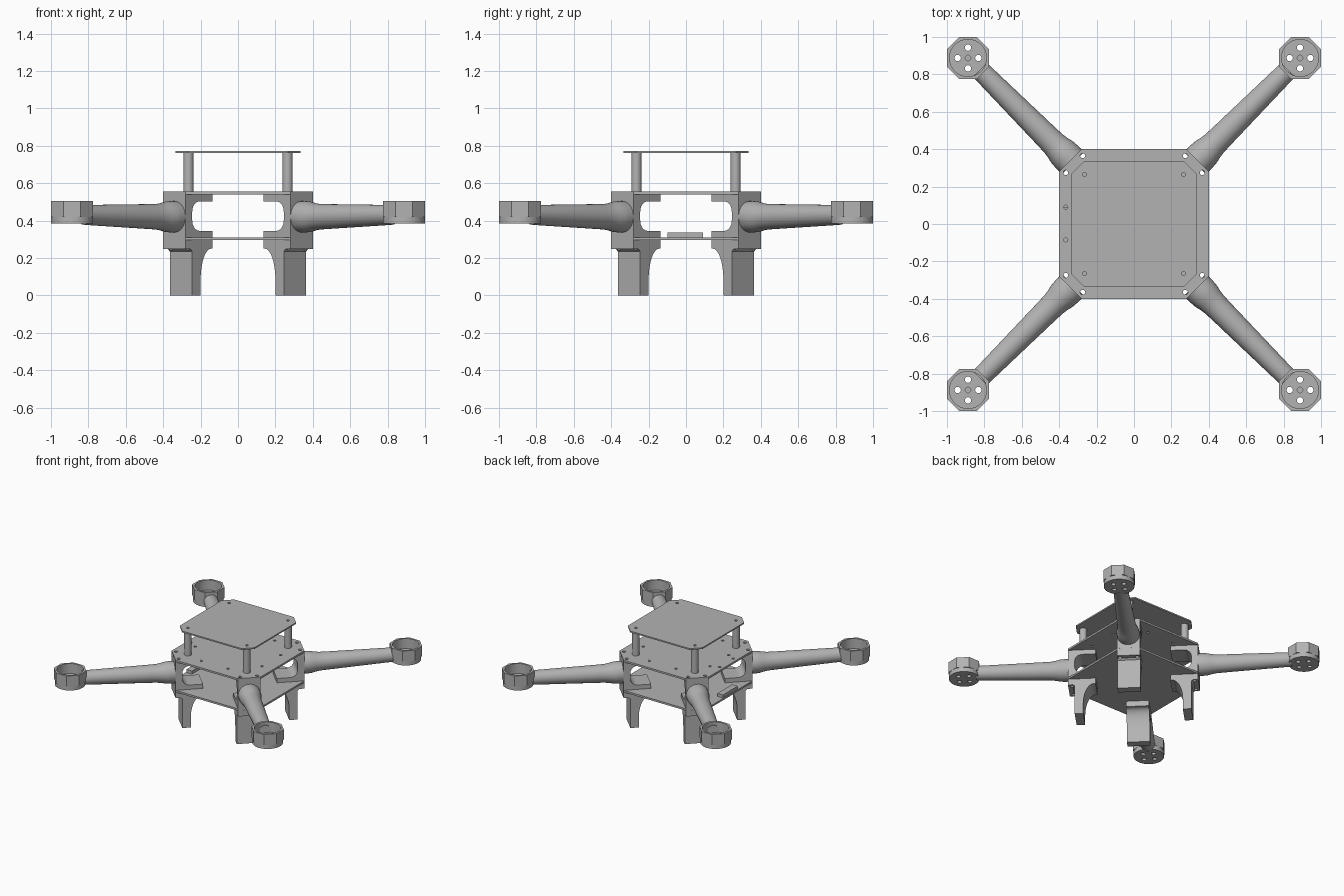
import bpy, bmesh, math
from mathutils import Matrix, Vector

cube = bpy.data.objects.get("Cube")
if cube:
    bpy.data.objects.remove(cube)

grey = bpy.data.materials.new("frame_grey")
grey.use_nodes = True
grey.diffuse_color = (0.45, 0.45, 0.45, 1)
grey.node_tree.nodes["Principled BSDF"].inputs["Base Color"].default_value = (0.45, 0.45, 0.45, 1)


def make(name, bm):
    bmesh.ops.recalc_face_normals(bm, faces=bm.faces[:])
    mesh = bpy.data.meshes.new(name)
    bm.to_mesh(mesh)
    bm.free()
    mesh.materials.append(grey)
    ob = bpy.data.objects.new(name, mesh)
    bpy.context.collection.objects.link(ob)
    return ob


def prism(bm, points, axis, lo, hi):
    """Extrude an outline: along z it is (x, y), along y it is (x, z)."""
    place = (lambda a, b: (a, b, lo)) if axis == "z" else (lambda a, b: (a, lo, b))
    face = bm.faces.new([bm.verts.new(place(a, b)) for a, b in points])
    new = bmesh.ops.extrude_face_region(bm, geom=[face])["geom"]
    step = Vector((0, 0, hi - lo) if axis == "z" else (0, hi - lo, 0))
    bmesh.ops.translate(bm, vec=step, verts=[v for v in new if isinstance(v, bmesh.types.BMVert)])


def rod(bm, x, y, r, lo, hi, sides=24, turn=0.0):
    m = Matrix.Translation((x, y, (lo + hi) / 2)) @ Matrix.Rotation(turn, 4, "Z")
    bmesh.ops.create_cone(bm, cap_ends=True, segments=sides, radius1=r, radius2=r,
                          depth=hi - lo, matrix=m)


def arc(cx, cz, rx, rz, start, end, n=8):
    """Points on an elliptical arc, angles in degrees."""
    out = []
    for i in range(n + 1):
        t = math.radians(start + (end - start) * i / n)
        out.append((cx + rx * math.cos(t), cz + rz * math.sin(t)))
    return out


def cut(ob, holes):
    """Drill the list of (x, y, radius, low, high) holes through an object."""
    bm = bmesh.new()
    for h in holes:
        rod(bm, *h, sides=16)
    tool = make("hole_cutter", bm)
    mod = ob.modifiers.new("holes", "BOOLEAN")
    mod.operation, mod.solver, mod.object = "DIFFERENCE", "EXACT", tool
    graph = bpy.context.evaluated_depsgraph_get()
    mesh = bpy.data.meshes.new_from_object(ob.evaluated_get(graph))
    ob.modifiers.clear()
    ob.data = mesh
    bpy.data.objects.remove(tool)


def smooth(ob):
    bpy.ops.object.select_all(action="DESELECT")
    ob.select_set(True)
    bpy.context.view_layer.objects.active = ob
    bpy.ops.object.shade_smooth_by_angle(angle=math.radians(32))


def four(ob):
    """Repeat a diagonal part at all four corners."""
    base = ob.name
    for i, corner in enumerate(("back_left", "back_right", "front_right", "front_left")):
        o = ob if i == 0 else ob.copy()
        if i:
            bpy.context.collection.objects.link(o)
        o.name = base + "_" + corner
        o.rotation_euler.z = math.radians(45 + 90 * i)


# Deck plates with clipped corners
def plate(name, half, clip, lo, hi, holes):
    k = half - clip
    pts = [(half, -k), (half, k), (k, half), (-k, half),
           (-half, k), (-half, -k), (-k, -half), (k, -half)]
    bm = bmesh.new()
    prism(bm, pts, "z", lo, hi)
    ob = make(name, bm)
    cut(ob, [(x, y, r, lo - 0.1, hi + 0.1) for x, y, r in holes])
    smooth(ob)


signs = [(a, b) for a in (-1, 1) for b in (-1, 1)]
bolts = [(a * x, b * y, 0.013) for a, b in signs for x, y in ((0.275, 0.365), (0.365, 0.275))]
posts = [(a * 0.265, b * 0.265, 0.011) for a, b in signs]
tray = [(a * x, b * y, 0.011) for a, b in signs for x, y in ((0.12, 0.3), (0.3, 0.12))]
edge = [(-0.365, 0.09, 0.011), (-0.365, -0.085, 0.011)]
plate("lower_deck", 0.4, 0.12, 0.295, 0.31, bolts)
plate("middle_deck", 0.4, 0.12, 0.54, 0.555, bolts + tray + edge)
plate("top_deck", 0.335, 0.068, 0.76, 0.771, posts)

# Small bar on the lower deck's side edge
bm = bmesh.new()
prism(bm, [(-0.395, -0.1), (-0.345, -0.1), (-0.345, 0.09), (-0.395, 0.09)], "z", 0.31, 0.335)
make("side_bar", bm)

# Standoff posts
d = 0.265 * math.sqrt(2)
bm = bmesh.new()
rod(bm, d, 0, 0.027, 0.555, 0.76)
ob = make("standoff", bm)
smooth(ob)
four(ob)

# Bolt positions in the diagonal frame
bx, by = 0.64 / math.sqrt(2), 0.09 / math.sqrt(2)

# C-shaped arm mounts between the decks
bm = bmesh.new()
outline = [(0.276, 0.31), (0.481, 0.31), (0.481, 0.54), (0.276, 0.54), (0.276, 0.502)]
outline += arc(0.376, 0.447, 0.055, 0.055, 90, 0) + arc(0.376, 0.4, 0.055, 0.055, 0, -90)
outline += [(0.276, 0.345)]
prism(bm, outline, "y", -0.085, 0.085)
ob = make("arm_mount", bm)
cut(ob, [(bx, s * by, 0.013, 0.2, 0.65) for s in (-1, 1)])
smooth(ob)
four(ob)

# Tapered round arms: distance, height and radius of each ring
rings = [(0.46, 0.42, 0.083), (0.51, 0.42, 0.084), (0.545, 0.42, 0.081), (0.575, 0.42, 0.074),
         (0.61, 0.42, 0.069), (0.66, 0.421, 0.067), (1.165, 0.43, 0.053)]
bm = bmesh.new()
n = 32
loops = []
for dist, z, r in rings:
    loops.append([bm.verts.new((dist, r * math.cos(2 * math.pi * i / n),
                                z + r * math.sin(2 * math.pi * i / n))) for i in range(n)])
for a, b in zip(loops, loops[1:]):
    for i in range(n):
        j = (i + 1) % n
        bm.faces.new((a[i], a[j], b[j], b[i]))
bm.faces.new(loops[0])
bm.faces.new(loops[-1])
ob = make("arm", bm)
smooth(ob)
four(ob)

# Octagonal motor cups with a round floor and five holes
m = 0.8875 * math.sqrt(2)
bm = bmesh.new()
rod(bm, m, 0, 0.1125 / math.cos(math.pi / 8), 0.42, 0.505, 8, math.pi / 8)
ob = make("motor_cup", bm)
cut(ob, [(m, 0, 0.1, 0.3, 0.6)])
smooth(ob)
four(ob)
bm = bmesh.new()
rod(bm, m, 0, 0.1125, 0.385, 0.424, 40)
ob = make("motor_floor", bm)
k = 0.055 / math.sqrt(2)
cut(ob, [(m + a * k, b * k, 0.017, 0.3, 0.6) for a, b in signs] + [(m, 0, 0.015, 0.4, 0.6)])
smooth(ob)
four(ob)

# Legs with a curved inner brace and an outer lip
bm = bmesh.new()
outline = [(0.368, 0.0), (0.431, 0.0), (0.431, 0.235), (0.445, 0.247), (0.481, 0.247),
           (0.481, 0.295), (0.276, 0.295), (0.276, 0.25)]
outline += arc(0.288, 0.08, 0.08, 0.17, 90, 0, 12)
prism(bm, outline, "y", -0.085, 0.085)
ob = make("leg", bm)
cut(ob, [(bx, s * by, 0.013, 0.2, 0.4) for s in (-1, 1)])
smooth(ob)
four(ob)
